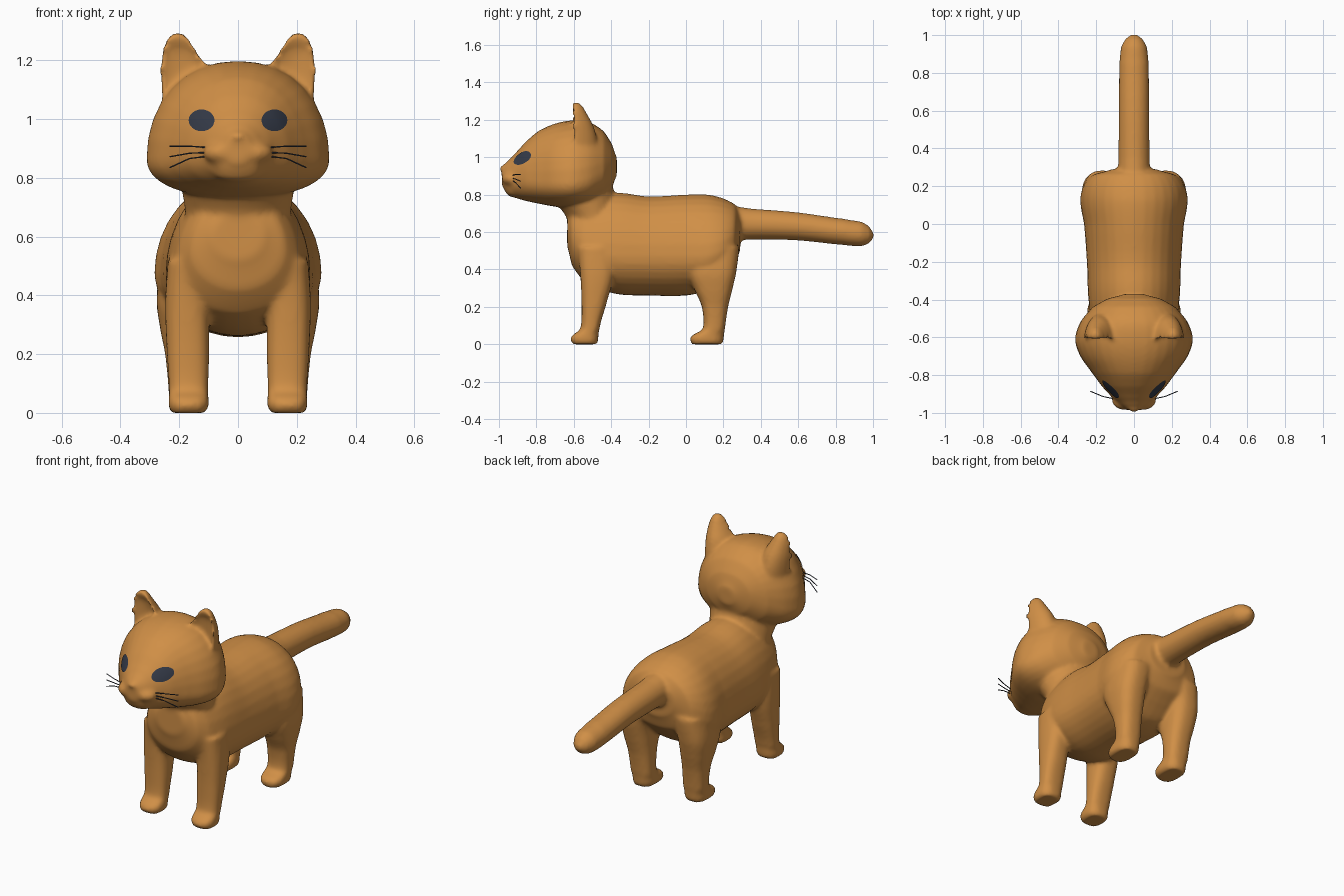
import bpy, bmesh, math
from mathutils import Matrix, Vector

if "Cube" in bpy.data.objects:
    bpy.data.objects.remove(bpy.data.objects["Cube"])


def material(name, colour):
    m = bpy.data.materials.new(name)
    m.diffuse_color = (*colour, 1)
    m.use_nodes = True
    m.node_tree.nodes["Principled BSDF"].inputs["Base Color"].default_value = m.diffuse_color
    return m


ORANGE = material("orange fur", (0.63, 0.275, 0.062))
DARK = material("dark slate", (0.035, 0.043, 0.065))


def blend(sections, steps=4):
    """Catmull-Rom interpolation between cross-sections."""
    out = []
    for i in range(len(sections) - 1):
        a, b, c, d = [sections[min(max(k, 0), len(sections) - 1)]
                      for k in (i - 1, i, i + 1, i + 2)]
        for s in range(steps):
            t = s / steps
            row = [0.5 * (2 * q + (r - p) * t + (2 * p - 5 * q + 4 * r - u) * t * t
                          + (3 * q - p - 3 * r + u) * t ** 3)
                   for p, q, r, u in zip(a, b, c, d)]
            row[0] = b[0] + (c[0] - b[0]) * t
            out.append(row)
    return out + [sections[-1]]


def loft(bm, axis, sections, side=1, power=2.0, n=32):
    """Section: position on axis, centre x, half width, low, middle, high."""
    rings = []
    for pos, cx, w, lo, mid, hi in blend(sections):
        ring = []
        for k in range(n):
            a = 2 * math.pi * k / n
            c, s = math.cos(a), math.sin(a)
            u = cx + w * math.copysign(abs(c) ** (2 / power), c)
            h = abs(s) ** (2 / power)
            v = mid + (hi - mid) * h if s >= 0 else mid - (mid - lo) * h
            ring.append(bm.verts.new((u * side, pos, v) if axis == 'y' else (u * side, v, pos)))
        rings.append(ring)
    for r, q in zip(rings, rings[1:]):
        for k in range(n):
            j = (k + 1) % n
            bm.faces.new((r[k], r[j], q[j], q[k]))
    bm.faces.new(rings[0])
    bm.faces.new(rings[-1])


def ball(bm, centre, radii):
    bmesh.ops.create_uvsphere(bm, u_segments=24, v_segments=16, radius=1,
                              matrix=Matrix.Translation(centre) @ Matrix.Diagonal((*radii, 1)))


def add_object(name, bm, mat):
    mesh = bpy.data.meshes.new(name)
    bmesh.ops.recalc_face_normals(bm, faces=bm.faces)
    bm.to_mesh(mesh)
    bm.free()
    mesh.materials.append(mat)
    ob = bpy.data.objects.new(name, mesh)
    bpy.context.collection.objects.link(ob)
    return ob


bm = bmesh.new()
# Torso
loft(bm, 'y', [(-0.635, 0, .09, .52, .60, .68), (-0.61, 0, .16, .42, .56, .74),
               (-0.55, 0, .21, .34, .50, .77), (-0.45, 0, .235, .29, .48, .80),
               (-0.35, 0, .245, .265, .47, .81), (-0.2, 0, .25, .26, .47, .79),
               (0.0, 0, .265, .26, .47, .80), (0.12, 0, .285, .29, .47, .80),
               (0.2, 0, .27, .36, .50, .78), (0.26, 0, .22, .42, .55, .75),
               (0.29, 0, .12, .50, .60, .71)])
# Neck
loft(bm, 'z', [(0.55, 0, .18, -.62, -.48, -.34), (0.68, 0, .18, -.64, -.5, -.36),
               (0.76, 0, .19, -.69, -.54, -.37), (0.84, 0, .19, -.68, -.54, -.39)])
# Tail
loft(bm, 'y', [(0.2, 0, .085, .55, .65, .745), (0.35, 0, .083, .56, .64, .725),
               (0.6, 0, .08, .555, .63, .705), (0.85, 0, .078, .53, .60, .67),
               (0.94, 0, .068, .525, .59, .655), (0.98, 0, .045, .54, .585, .63),
               (1.002, 0, .02, .565, .582, .60)])
# Head
loft(bm, 'y', [(-0.985, 0, .04, .85, .90, .95), (-0.96, 0, .075, .805, .88, .975),
               (-0.92, 0, .115, .785, .88, 1.015), (-0.86, 0, .17, .767, .875, 1.08),
               (-0.79, 0, .222, .752, .865, 1.14), (-0.7, 0, .285, .736, .86, 1.18),
               (-0.61, 0, .312, .73, .86, 1.197), (-0.52, 0, .285, .74, .88, 1.19),
               (-0.44, 0, .22, .78, .92, 1.14), (-0.395, 0, .14, .84, .95, 1.07),
               (-0.37, 0, .05, .90, .95, 1.0)], power=2.15)
# Nose and chin
ball(bm, (0, -.965, .94), (.036, .032, .02))
ball(bm, (0, -.915, .82), (.085, .05, .035))
for side in (1, -1):
    # Muzzle puffs
    ball(bm, (side * .048, -.935, .885), (.07, .05, .04))
    # Cupped ears
    loft(bm, 'z', [(1.04, .172, .085, -.59, -.60, -.47), (1.12, .18, .083, -.585, -.61, -.48),
                   (1.18, .187, .078, -.585, -.615, -.50), (1.235, .20, .058, -.59, -.615, -.53),
                   (1.27, .205, .04, -.605, -.61, -.55), (1.293, .205, .02, -.605, -.60, -.57)],
         side)
    # Front legs
    loft(bm, 'z', [(0, .17, .058, -.605, -.54, -.475), (.02, .168, .068, -.617, -.54, -.47),
                   (.045, .168, .068, -.61, -.54, -.468), (.08, .168, .067, -.565, -.51, -.463),
                   (.2, .17, .072, -.558, -.495, -.43), (.37, .172, .076, -.565, -.48, -.385),
                   (.52, .16, .08, -.58, -.48, -.38)], side, 2.6)
    # Hind legs
    loft(bm, 'z', [(0, .17, .058, .03, .11, .195), (.02, .168, .068, .022, .11, .20),
                   (.045, .168, .068, .03, .11, .203), (.08, .17, .067, .09, .15, .208),
                   (.2, .175, .073, .085, .15, .225), (.28, .182, .082, .05, .15, .245),
                   (.38, .185, .092, .01, .15, .268), (.52, .165, .10, .01, .15, .285)],
         side, 2.6)
cat = add_object("body", bm, ORANGE)
# Fuse the volumes into one soft skin
remesh = cat.modifiers.new("fuse", 'REMESH')
remesh.mode = 'VOXEL'
remesh.voxel_size = 0.011
remesh.use_smooth_shade = True
soft = cat.modifiers.new("soften", 'SMOOTH')
soft.factor = 0.5
soft.iterations = 6

for side, label in ((1, "left"), (-1, "right")):
    # Eyes: thin discs laid onto the face
    bm = bmesh.new()
    rings = []
    for r in range(1, 6):
        rings.append([bm.verts.new((side * (.124 + .044 * r / 5 * math.cos(a)), -1.2,
                                    .996 + .037 * r / 5 * math.sin(a)))
                      for a in [2 * math.pi * k / 24 for k in range(24)]])
    bm.faces.new(rings[0])
    for p, q in zip(rings, rings[1:]):
        for k in range(24):
            j = (k + 1) % 24
            bm.faces.new((p[k], p[j], q[j], q[k]))
    bm.normal_update()
    eye = add_object(label + "_eye", bm, DARK)
    if eye.data.polygons[0].normal.y > 0:
        eye.data.flip_normals()
    wrap = eye.modifiers.new("lay on face", 'SHRINKWRAP')
    wrap.target = cat
    wrap.wrap_method = 'PROJECT'
    wrap.use_project_y = True
    wrap.use_positive_direction = True
    wrap.use_negative_direction = False
    wrap.offset = 0.005
    eye.data.shade_smooth()

    # Whiskers
    curve = bpy.data.curves.new(label + "_whiskers", 'CURVE')
    curve.dimensions = '3D'
    curve.bevel_depth = 0.0025
    curve.bevel_resolution = 1
    for z0, z1, z2 in ((.902, .908, .908), (.887, .884, .872), (.876, .866, .835)):
        sp = curve.splines.new('POLY')
        sp.points.add(2)
        for pt, co in zip(sp.points, ((.085, -.93, z0), (.165, -.913, z1), (.232, -.885, z2))):
            pt.co = (side * co[0], co[1], co[2], 1)
    curve.materials.append(DARK)
    bpy.context.collection.objects.link(bpy.data.objects.new(label + "_whiskers", curve))
